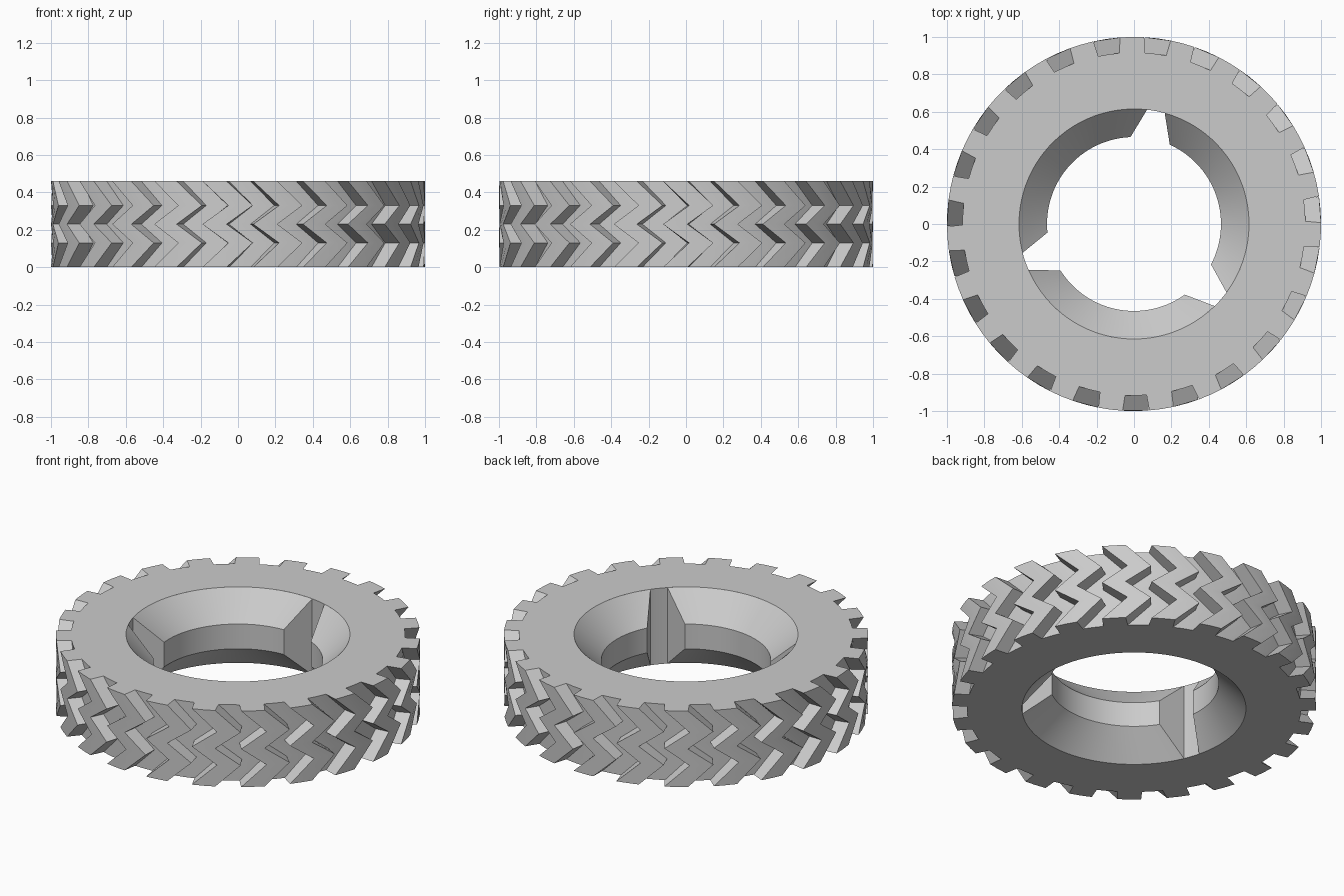
import bpy
import bmesh
from math import radians, cos, sin

cube = bpy.data.objects.get("Cube")
if cube:
    bpy.data.objects.remove(cube, do_unlink=True)

HEIGHT = 0.46
INNER_R = 0.615
LUGS = 23
PITCH = 360 / LUGS

rubber = bpy.data.materials.new("grey_rubber")
rubber.use_nodes = True
grey = (0.6, 0.6, 0.6, 1)
rubber.diffuse_color = grey
rubber.node_tree.nodes["Principled BSDF"].inputs["Base Color"].default_value = grey


def polar(r, deg, z):
    return (r * cos(radians(deg)), r * sin(radians(deg)), z)


def finish(name, bm):
    """Turn a bmesh into a smooth-shaded object with sharp edges kept."""
    bmesh.ops.recalc_face_normals(bm, faces=bm.faces)
    mesh = bpy.data.meshes.new(name)
    bm.to_mesh(mesh)
    bm.free()
    mesh.materials.append(rubber)
    obj = bpy.data.objects.new(name, mesh)
    bpy.context.collection.objects.link(obj)
    bpy.ops.object.select_all(action='DESELECT')
    obj.select_set(True)
    bpy.context.view_layer.objects.active = obj
    bpy.ops.object.shade_smooth_by_angle(angle=radians(25))
    return obj


def bridge(bm, a, b, closed):
    """Join two equal rows of vertices with quads."""
    n = len(a)
    for i in range(n if closed else n - 1):
        j = (i + 1) % n
        bm.faces.new((a[i], a[j], b[j], b[i]))


# Tyre body: grooved tread outline, twisted back and forth up the height
groove = [(-4.1, 1), (-3.6, 0.917), (0, 0.917), (3.6, 0.917), (4.1, 1), (PITCH / 2, 1)]
outline = [(-89.4 + k * PITCH + a, r) for k in range(LUGS) for a, r in groove]
levels = [(0, 0), (0.13, 8), (0.23, 0), (0.33, 8), (HEIGHT, 0)]

bm = bmesh.new()
rings = [[bm.verts.new(polar(r, a + twist, z)) for a, r in outline]
         for z, twist in levels]
rings += [[bm.verts.new(polar(INNER_R, a, z)) for a, r in outline]
          for z in (HEIGHT, 0)]
for i, ring in enumerate(rings):
    bridge(bm, ring, rings[(i + 1) % len(rings)], True)
finish("tyre_body", bm)


# Inner bead: three raised arcs with slanted ends, leaving gaps between them
profile = [(INNER_R, HEIGHT, 4.5), (0.465, 0.305, 13.3),
           (0.465, 0.155, 13.3), (INNER_R, 0, 4.5)]
STEPS = 40


def bead_arc(name, start):
    bm = bmesh.new()
    rows = []
    for r, z, gap in profile:
        span = 120 - 2 * gap
        rows.append([bm.verts.new(polar(r, start + gap + span * i / STEPS, z))
                     for i in range(STEPS + 1)])
    for a, b in zip(rows, rows[1:]):
        bridge(bm, a, b, False)
    for end in (0, -1):
        bm.faces.new([row[end] for row in rows])
    bridge(bm, rows[-1], rows[0], False)
    return finish(name, bm)


for k, side in enumerate(("back", "front", "left")):
    bead_arc("inner_bead_" + side, 79 + 120 * k)
